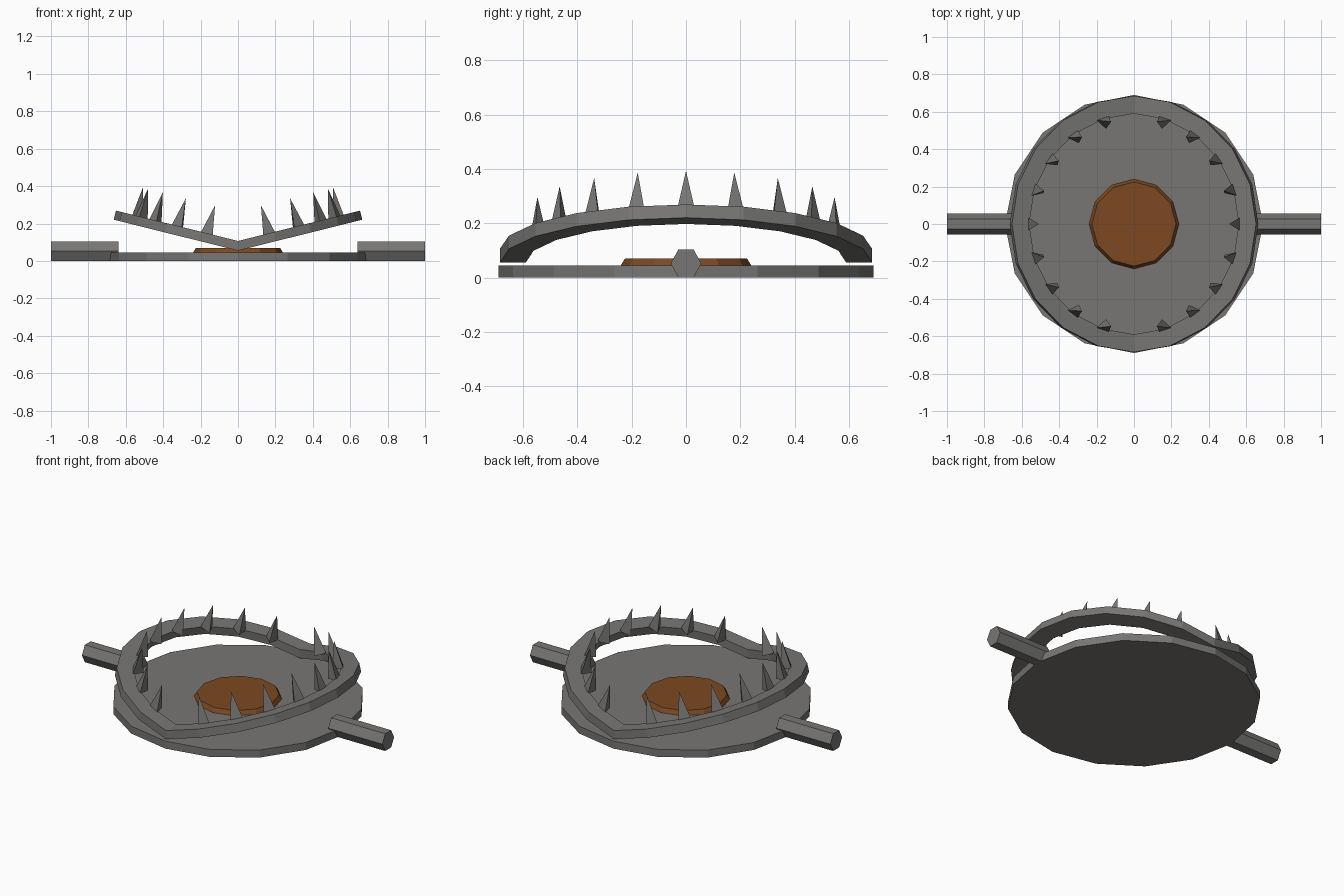
import bpy, bmesh
from math import sin, cos, tan, pi, radians
from mathutils import Matrix, Vector

cube = bpy.data.objects.get("Cube")
if cube:
    bpy.data.objects.remove(cube)


def material(name, color):
    m = bpy.data.materials.new(name)
    m.use_nodes = True
    m.diffuse_color = (*color, 1)
    bsdf = m.node_tree.nodes["Principled BSDF"]
    bsdf.inputs["Base Color"].default_value = (*color, 1)
    bsdf.inputs["Roughness"].default_value = 0.8
    return m


steel = material("dull steel", (0.185, 0.182, 0.174))
rust = material("rusty brown", (0.2, 0.066, 0.016))


def finish(name, bm, mat):
    bmesh.ops.recalc_face_normals(bm, faces=bm.faces)
    mesh = bpy.data.meshes.new(name)
    bm.to_mesh(mesh)
    bm.free()
    mesh.materials.append(mat)
    obj = bpy.data.objects.new(name, mesh)
    bpy.context.collection.objects.link(obj)
    return obj


def cone(bm, sides, r1, r2, depth, matrix):
    bmesh.ops.create_cone(bm, cap_ends=True, segments=sides, radius1=r1,
                          radius2=r2, depth=depth, matrix=matrix)


def disc(name, sides, r1, r2, z0, z1, mat):
    bm = bmesh.new()
    cone(bm, sides, r1, r2, z1 - z0, Matrix.Translation((0, 0, (z0 + z1) / 2)))
    finish(name, bm, mat)


# Base and pressure plate
disc("base_plate", 16, 0.69, 0.69, 0, 0.045, steel)
disc("pressure_plate", 12, 0.24, 0.225, 0.045, 0.07, rust)

# Jaws: tilted half rings, mitred where they meet, with teeth on the inner rim
TILT = radians(14)
HINGE_Z = 0.055
THICK = 0.05
STEPS = 10
tilt = Matrix.Translation((0, 0, HINGE_Z)) @ Matrix.Rotation(-TILT, 4, "Y")


def jaw(side, flip):
    bm = bmesh.new()
    rows = []
    for i in range(STEPS + 1):
        a = -pi / 2 + pi * i / STEPS
        row = []
        for r, h in ((0.59, 0), (0.685, 0), (0.685, THICK), (0.59, THICK)):
            x = r * cos(a)
            if i in (0, STEPS):
                x = h * tan(TILT)
            row.append(bm.verts.new(tilt @ Vector((x, r * sin(a), h))))
        rows.append(row)
    for p, q in zip(rows, rows[1:]):
        for k in range(4):
            n = (k + 1) % 4
            bm.faces.new((p[k], p[n], q[n], q[k]))
    bmesh.ops.transform(bm, matrix=flip, verts=bm.verts)
    finish(side + "_jaw", bm, steel)

    # Three-sided teeth, one edge pointing to the middle
    bm = bmesh.new()
    low, tip = 0.045, 0.205
    for i in range(1, STEPS):
        a = -pi / 2 + pi * i / STEPS
        place = Matrix.Rotation(a, 4, "Z") @ Matrix.Translation((0.575, 0, (low + tip) / 2))
        # The primitive's first corner lies on +y
        cone(bm, 3, 0.04, 0, tip - low, tilt @ place @ Matrix.Rotation(pi / 2, 4, "Z"))
    bmesh.ops.transform(bm, matrix=flip, verts=bm.verts)
    finish(side + "_teeth", bm, steel)

    # Hexagonal side bar, flat on top and bottom
    bm = bmesh.new()
    ends = [[bm.verts.new((x, 0.056 * cos(k * pi / 3), 0.052 + 0.06 * sin(k * pi / 3)))
             for k in range(6)] for x in (0.64, 1.0)]
    for end in ends:
        bm.faces.new(end)
    for k in range(6):
        n = (k + 1) % 6
        bm.faces.new((ends[0][k], ends[0][n], ends[1][n], ends[1][k]))
    bmesh.ops.transform(bm, matrix=flip, verts=bm.verts)
    finish(side + "_bar", bm, steel)


jaw("left", Matrix.Identity(4))
jaw("right", Matrix.Rotation(pi, 4, "Z"))
